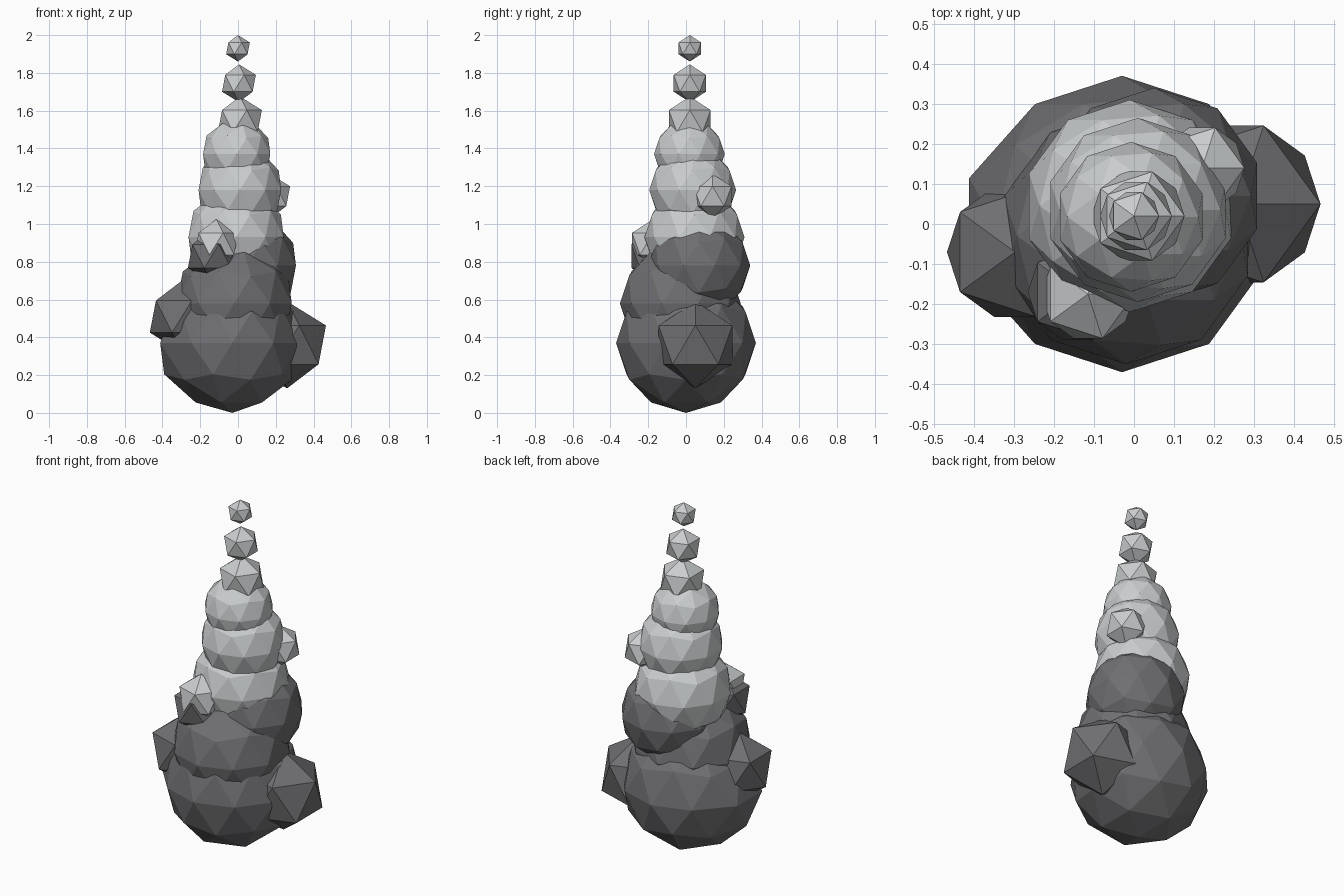
import bpy
import bmesh

cube = bpy.data.objects.get("Cube")
if cube:
    bpy.data.objects.remove(cube, do_unlink=True)


def make_material(name, color):
    mat = bpy.data.materials.new(name)
    mat.use_nodes = True
    mat.diffuse_color = color
    mat.node_tree.nodes["Principled BSDF"].inputs["Base Color"].default_value = color
    return mat


dark = make_material("dark_grey", (0.16, 0.16, 0.17, 1))
light = make_material("light_grey", (0.59, 0.61, 0.62, 1))


def puff(name, center, radius, detail, mat, bulge=0.0):
    """Flat-shaded icosphere; bulge pushes its lower -x side outwards."""
    bm = bmesh.new()
    bmesh.ops.create_icosphere(bm, subdivisions=detail, radius=radius)
    for v in bm.verts:
        if v.co.x < -0.85 * radius and v.co.z < 0.1 * radius:
            v.co.x -= bulge
    mesh = bpy.data.meshes.new(name)
    bm.to_mesh(mesh)
    bm.free()
    mesh.materials.append(mat)
    obj = bpy.data.objects.new(name, mesh)
    obj.location = center
    bpy.context.collection.objects.link(obj)
    return obj


# Dark lower column
puff("base_puff", (-0.03, 0, 0.37), 0.37, 2, dark, bulge=0.03)
puff("lower_puff", (-0.02, -0.03, 0.58), 0.32, 2, dark)
puff("middle_puff", (0.05, 0.07, 0.78), 0.27, 2, dark)

# Light upper column, tapering to loose pieces
puff("upper_puff_low", (-0.01, 0.045, 0.93), 0.265, 2, light)
puff("upper_puff_middle", (0.01, 0.035, 1.18), 0.23, 2, light)
puff("upper_puff_high", (-0.007, 0.018, 1.37), 0.187, 2, light)
puff("neck_puff", (0.01, 0.02, 1.545), 0.13, 1, light)
puff("floating_puff", (0.005, 0.02, 1.745), 0.1, 1, light)
puff("tip_puff", (0, 0.02, 1.93), 0.07, 1, light)

# Side lumps
puff("left_lump", (0.26, 0.05, 0.36), 0.23, 1, dark)
puff("right_lump", (-0.297, -0.07, 0.51), 0.19, 1, dark)
puff("front_lump_dark", (-0.14, -0.17, 0.83), 0.14, 1, dark)
puff("front_lump_light", (-0.115, -0.175, 0.895), 0.13, 1, light)
puff("left_lump_light", (0.17, 0.14, 1.147), 0.118, 1, light)
